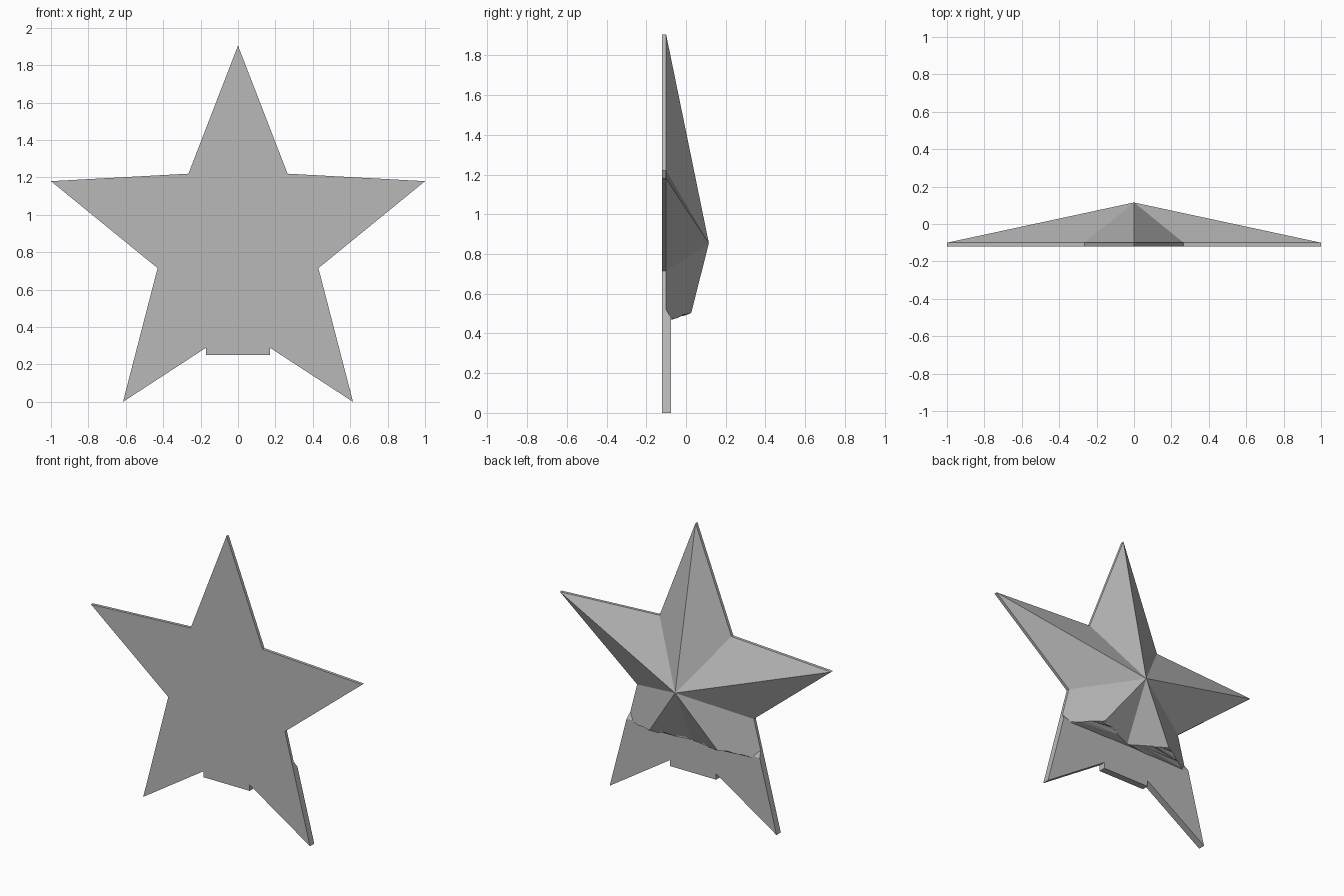
import bpy, bmesh, random
from mathutils import Vector

random.seed(4)
if "Cube" in bpy.data.objects:
    bpy.data.objects.remove(bpy.data.objects["Cube"], do_unlink=True)

FRONT, RIM, SLAB_BACK, PEAK = -0.12, -0.10, -0.075, 0.115
CENTRE_Z = 0.855

grey = bpy.data.materials.new("plain grey")
grey.use_nodes = True
colour = (0.48, 0.48, 0.48, 1)
grey.diffuse_color = colour
grey.node_tree.nodes["Principled BSDF"].inputs["Base Color"].default_value = colour


def mirrored(half):
    """Close a right-hand outline with its mirror image across x = 0."""
    return half + [(-x, z) for x, z in reversed(half) if x > 0]


def ring(bm, outline, y):
    return [bm.verts.new((x, y, z)) for x, z in outline]


def bridge(bm, a, b):
    n = len(a)
    for i in range(n):
        j = (i + 1) % n
        bm.faces.new((a[i], a[j], b[j], b[i]))


def cut(bm, point, normal):
    """Remove everything on the normal side and return the open edges."""
    geom = bm.verts[:] + bm.edges[:] + bm.faces[:]
    bmesh.ops.bisect_plane(bm, geom=geom, dist=1e-5, plane_co=point,
                           plane_no=Vector(normal).normalized(), clear_outer=True)
    return [e for e in bm.edges if e.is_boundary]


def finish(bm, name):
    bmesh.ops.recalc_face_normals(bm, faces=bm.faces[:])
    mesh = bpy.data.meshes.new(name)
    bm.to_mesh(mesh)
    bm.free()
    mesh.materials.append(grey)
    obj = bpy.data.objects.new(name, mesh)
    bpy.context.collection.objects.link(obj)


# Faceted star: thin rim with a ten-sided pyramid behind it
star = mirrored([(0, 1.905), (0.265, 1.22), (1, 1.18), (0.43, 0.715),
                 (0.615, 0), (0, 0.40)])
bm = bmesh.new()
front, rim = ring(bm, star, FRONT), ring(bm, star, RIM)
bm.faces.new(front)
bridge(bm, front, rim)
apex = bm.verts.new((0, PEAK, CENTRE_Z))
for i, v in enumerate(rim):
    bm.faces.new((v, rim[(i + 1) % len(rim)], apex))

# Rough broken edge across the two lower arms
edges = cut(bm, (0, SLAB_BACK, 0.475), (0, 0.316, -1))
rough = [e for e in edges if min(v.co.y for v in e.verts) > RIM - 0.001]
made = bmesh.ops.subdivide_edges(bm, edges=rough, cuts=14)
for v in made["geom_inner"]:
    if isinstance(v, bmesh.types.BMVert):
        v.co.z += random.uniform(-0.008, 0.008)
caps = bmesh.ops.holes_fill(bm, edges=[e for e in bm.edges if e.is_boundary], sides=0)
bmesh.ops.triangulate(bm, faces=caps["faces"])
finish(bm, "faceted_star")

# Thicker flat slab for the lower arms, with the tab between them
lower = mirrored([(0.43, 0.715), (0.615, 0), (0.17, 0.29), (0.17, 0.25)])
bm = bmesh.new()
front, back = ring(bm, lower, FRONT), ring(bm, lower, SLAB_BACK)
bm.faces.new(front)
bm.faces.new(back)
bridge(bm, front, back)
for point, normal in (((0, SLAB_BACK, 0.48), (0, 1.6, 1)),
                      ((0, FRONT, 0.461), (0, -2.95, 1))):
    bmesh.ops.holes_fill(bm, edges=cut(bm, point, normal), sides=0)
finish(bm, "lower_slab")
